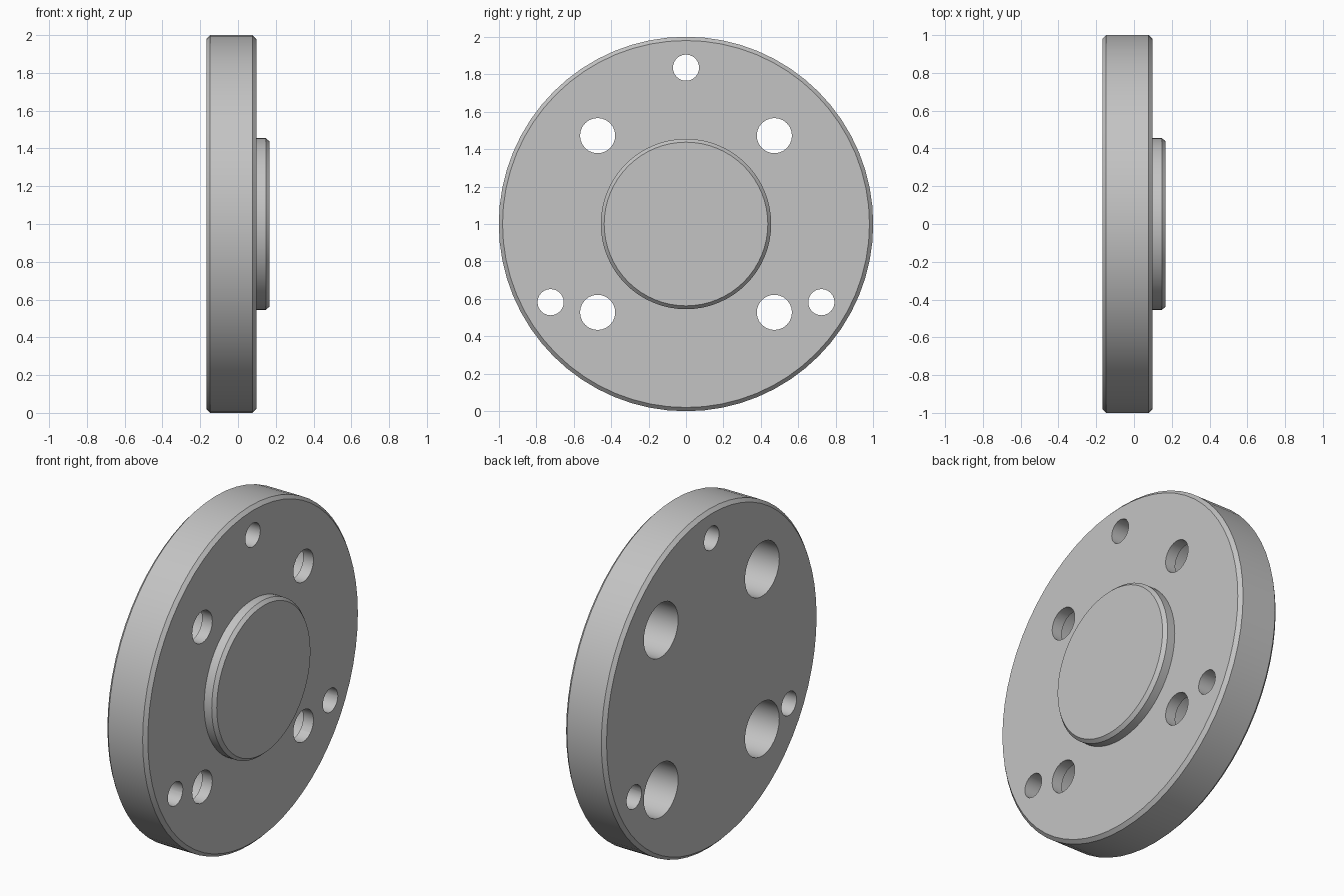
import bpy, bmesh
from math import pi, sin, cos, radians
from mathutils import Matrix, Vector

cube = bpy.data.objects.get("Cube")
if cube:
    bpy.data.objects.remove(cube)

BACK, FACE, HUB, LEDGE = -0.167, 0.097, 0.167, 0.03
CHAMFER = 0.02
CENTRE = Vector((0, 0, 1))

grey = bpy.data.materials.new("machined_grey")
grey.use_nodes = True
grey.diffuse_color = (0.55, 0.55, 0.55, 1)
grey.node_tree.nodes["Principled BSDF"].inputs["Base Color"].default_value = grey.diffuse_color


def add_object(name, bm):
    bmesh.ops.recalc_face_normals(bm, faces=bm.faces)
    mesh = bpy.data.meshes.new(name)
    bm.to_mesh(mesh)
    bm.free()
    mesh.materials.append(grey)
    obj = bpy.data.objects.new(name, mesh)
    bpy.context.collection.objects.link(obj)
    return obj


def lathe(name, profile, sides):
    """Turn an (x, radius) profile around the x axis and cap both ends."""
    bm = bmesh.new()
    rings = []
    for x, r in profile:
        angles = [2 * pi * i / sides for i in range(sides)]
        rings.append([bm.verts.new(CENTRE + Vector((x, r * sin(a), r * cos(a)))) for a in angles])
    for a, b in zip(rings, rings[1:]):
        for i in range(sides):
            j = (i + 1) % sides
            bm.faces.new((a[i], a[j], b[j], b[i]))
    bm.faces.new(rings[0])
    bm.faces.new(rings[-1])
    return add_object(name, bm)


def drill(target, name, y, z, radius, x0, x1, sides):
    """Cut a round hole along x, from x0 to x1."""
    bm = bmesh.new()
    place = Matrix.Translation(CENTRE + Vector(((x0 + x1) / 2, y, z))) @ Matrix.Rotation(pi / 2, 4, 'Y')
    bmesh.ops.create_cone(bm, cap_ends=True, segments=sides, radius1=radius,
                          radius2=radius, depth=x1 - x0, matrix=place)
    cutter = add_object(name, bm)
    cutter.hide_render = True
    mod = target.modifiers.new(name, 'BOOLEAN')
    mod.operation = 'DIFFERENCE'
    mod.solver = 'EXACT'
    mod.object = cutter
    bpy.ops.object.modifier_apply(modifier=mod.name)
    bpy.data.objects.remove(cutter)


# Chamfered disc with a raised round hub
flange = lathe("flange_disc", [
    (BACK, 1 - CHAMFER), (BACK + CHAMFER, 1), (FACE - CHAMFER, 1), (FACE, 1 - CHAMFER),
    (FACE, 0.455), (HUB - CHAMFER, 0.455), (HUB, 0.437)], 64)
bpy.context.view_layer.objects.active = flange
flange.select_set(True)

# Four bolt holes, counterbored from the back
for sy in (-1, 1):
    for sz in (-1, 1):
        y, z = 0.472 * sy, 0.472 * sz
        drill(flange, "counterbore", y, z, 0.16, BACK - 0.1, LEDGE, 32)
        drill(flange, "bolt_hole", y, z, 0.094, LEDGE - 0.05, FACE + 0.1, 24)

# Three smaller pin holes straight through
for angle in (90, 210, 330):
    a = radians(angle)
    drill(flange, "pin_hole", 0.835 * cos(a), 0.835 * sin(a), 0.07, BACK - 0.1, FACE + 0.1, 24)

bpy.ops.object.shade_smooth_by_angle(angle=radians(30))
